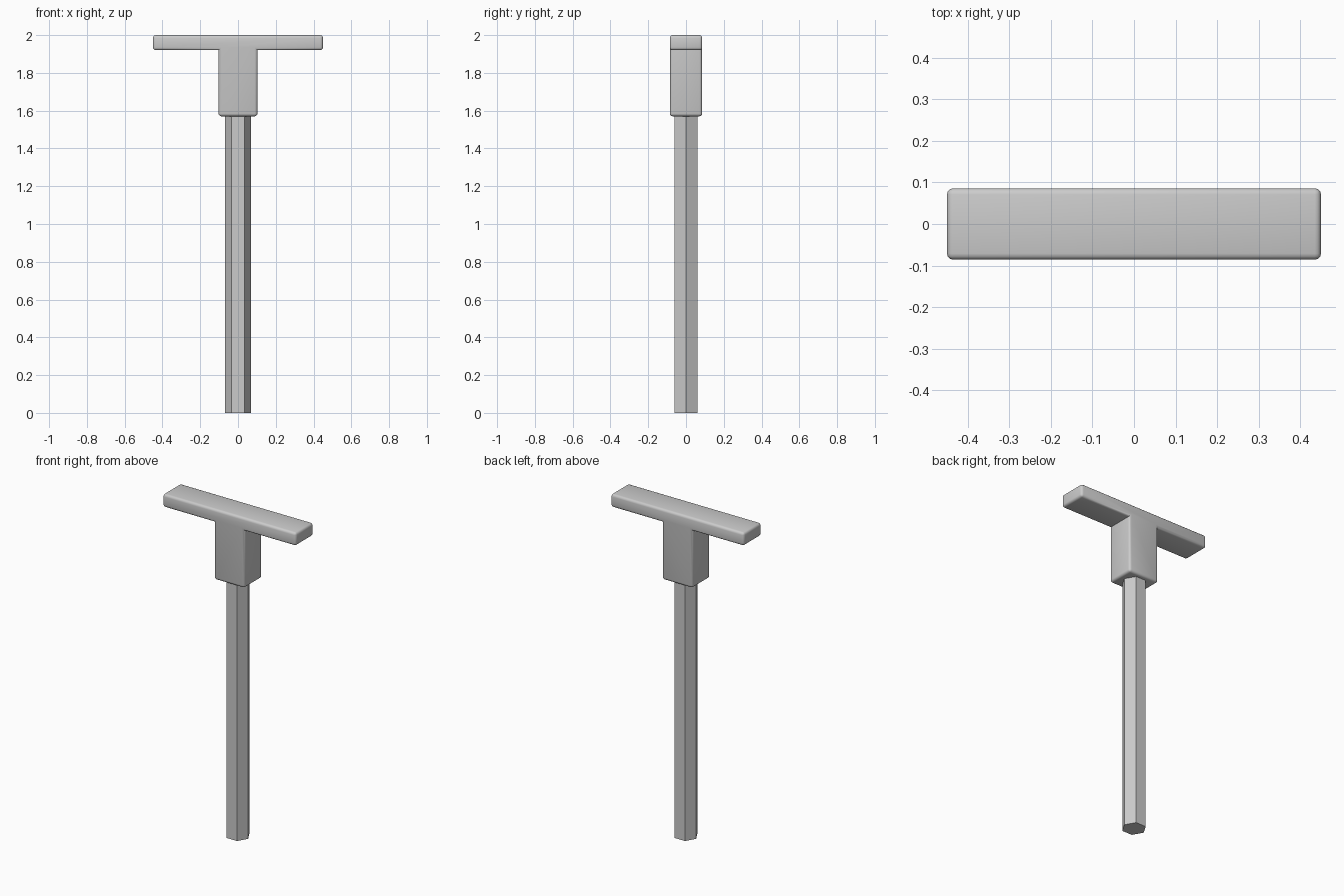
import bpy, bmesh, math

if "Cube" in bpy.data.objects:
    bpy.data.objects.remove(bpy.data.objects["Cube"])

BAR_X, NECK_X, HALF_Y = 0.45, 0.103, 0.086
Z_TOP, Z_BAR, Z_NECK = 2.0, 1.92, 1.57


def make_object(name, bm):
    bmesh.ops.recalc_face_normals(bm, faces=bm.faces[:])
    mesh = bpy.data.meshes.new(name)
    bm.to_mesh(mesh)
    bm.free()
    ob = bpy.data.objects.new(name, mesh)
    bpy.context.collection.objects.link(ob)
    return ob


# T-shaped handle: mirrored profile extruded front to back
half = [(NECK_X, Z_NECK), (NECK_X, Z_BAR), (BAR_X, Z_BAR), (BAR_X, Z_TOP)]
profile = half + [(-x, z) for x, z in reversed(half)]
bm = bmesh.new()
face = bm.faces.new([bm.verts.new((x, -HALF_Y, z)) for x, z in profile])
ext = bmesh.ops.extrude_face_region(bm, geom=[face])
new_verts = [g for g in ext["geom"] if isinstance(g, bmesh.types.BMVert)]
bmesh.ops.translate(bm, verts=new_verts, vec=(0, 2 * HALF_Y, 0))
bmesh.ops.recalc_face_normals(bm, faces=bm.faces[:])

# Round the outer edges, keep the inner corners crisp
outer = [e for e in bm.edges if e.calc_face_angle_signed(0) > 0.1]
bmesh.ops.bevel(bm, geom=outer, offset=0.015, offset_type='OFFSET',
                segments=3, profile=0.5, affect='EDGES')
handle = make_object("handle", bm)
bpy.context.view_layer.objects.active = handle
handle.select_set(True)
bpy.ops.object.shade_smooth_by_angle(angle=math.radians(40))

# Hexagonal shaft, corners pointing along x
shaft_top = Z_NECK + 0.01
bpy.ops.mesh.primitive_cylinder_add(vertices=6, radius=0.069, depth=shaft_top,
                                    location=(0, 0, shaft_top / 2),
                                    rotation=(0, 0, math.radians(30)))
bpy.context.object.name = "hex_shaft"
